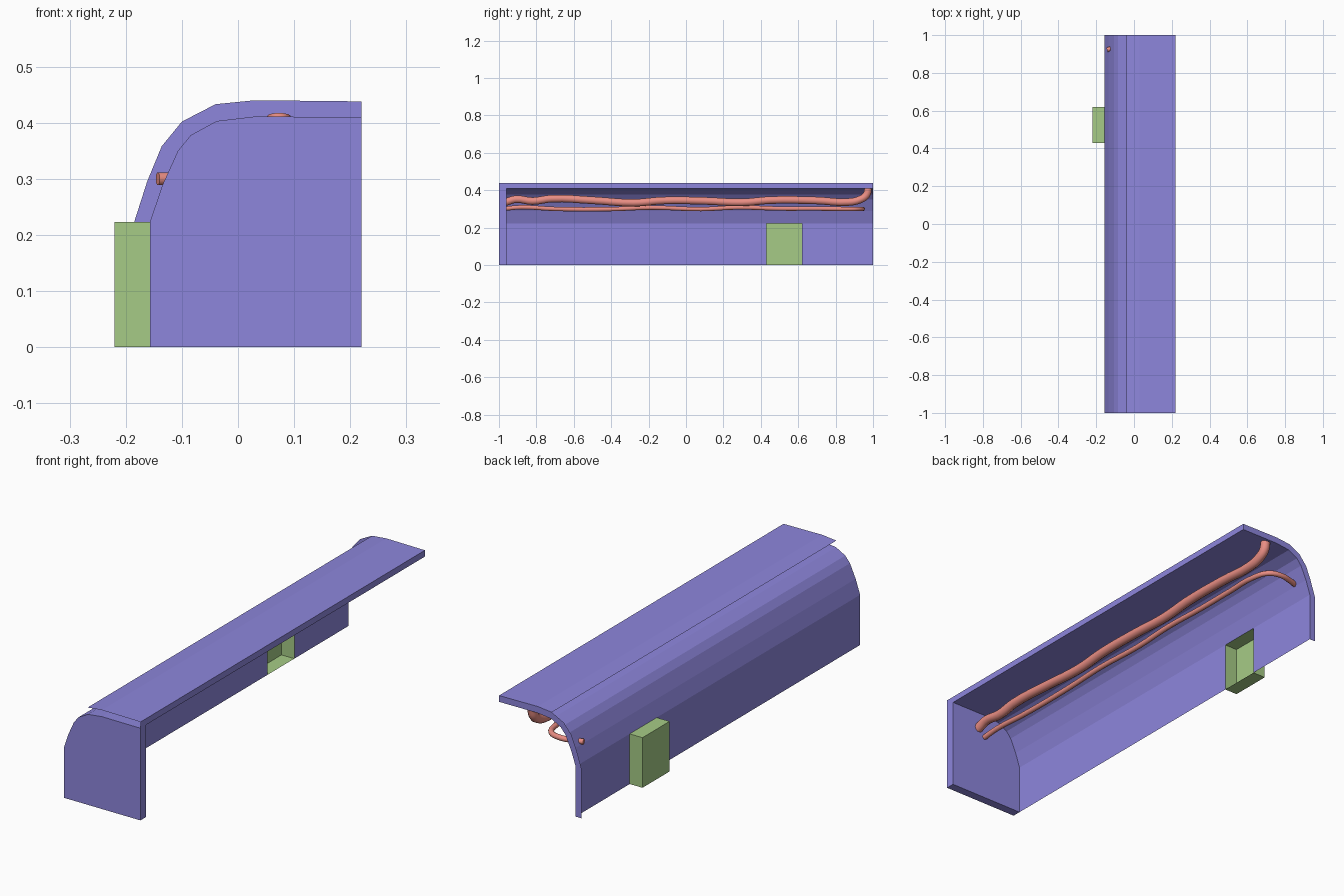
import bpy
import bmesh

if "Cube" in bpy.data.objects:
    bpy.data.objects.remove(bpy.data.objects["Cube"])


def material(name, rgb):
    m = bpy.data.materials.new(name)
    m.diffuse_color = (*rgb, 1)
    m.use_nodes = True
    m.node_tree.nodes["Principled BSDF"].inputs["Base Color"].default_value = m.diffuse_color
    return m


PURPLE = material("shell_purple", (0.27, 0.24, 0.72))
GREEN = material("box_green", (0.38, 0.60, 0.24))
RED = material("pipe_red", (0.82, 0.27, 0.23))


def mesh_object(name, bm, mat):
    bmesh.ops.remove_doubles(bm, verts=bm.verts, dist=1e-5)
    me = bpy.data.meshes.new(name)
    bm.to_mesh(me)
    bm.free()
    me.materials.append(mat)
    ob = bpy.data.objects.new(name, me)
    bpy.context.collection.objects.link(ob)
    return ob


def face(bm, pts):
    return bm.faces.new([bm.verts.new(p) for p in pts])


def strip(bm, a, b, y0, y1):
    """Quad spanning profile points a-b (x, z) from y0 to y1."""
    face(bm, [(a[0], y0, a[1]), (a[0], y1, a[1]), (b[0], y1, b[1]), (b[0], y0, b[1])])


# Matching inner and outer profiles (x, z)
INNER = [(-0.157, 0), (-0.157, 0.223), (-0.135, 0.288), (-0.107, 0.35),
         (-0.084, 0.378), (-0.038, 0.403), (0.03, 0.411), (0.22, 0.41)]
OUTER = [(-0.185, 0), (-0.185, 0.223), (-0.162, 0.295), (-0.136, 0.358),
         (-0.10, 0.402), (-0.04, 0.433), (0.03, 0.44), (0.22, 0.438)]
BOX_Y = (0.43, 0.62)

# Curved inner wall and ceiling, with an opening in the wall for the box
bm = bmesh.new()
for i, (a, b) in enumerate(zip(INNER, INNER[1:])):
    cuts = [-0.96, *BOX_Y, 1]
    for j, (y0, y1) in enumerate(zip(cuts, cuts[1:])):
        if not (i == 0 and j == 1):
            strip(bm, a, b, y0, y1)
mesh_object("curved_wall", bm, PURPLE)

# Solid end plate at the front
bm = bmesh.new()
plate = face(bm, [(x, -1, z) for x, z in INNER + [(0.22, 0)]])
ext = bmesh.ops.extrude_face_region(bm, geom=[plate], use_keep_orig=True)
verts = [g for g in ext["geom"] if isinstance(g, bmesh.types.BMVert)]
bmesh.ops.translate(bm, verts=verts, vec=(0, 0.04, 0))
bmesh.ops.recalc_face_normals(bm, faces=bm.faces)
mesh_object("end_plate", bm, PURPLE)

# Top sheet with its folded side edge
bm = bmesh.new()
for a, b in zip(OUTER[5:], OUTER[6:] + [INNER[-1]]):
    strip(bm, a, b, -1, 1)
mesh_object("top_sheet", bm, PURPLE)

# Flat rim at the open back end
bm = bmesh.new()
for i in range(len(INNER) - 1):
    quad = [INNER[i], OUTER[i], OUTER[i + 1], INNER[i + 1]]
    face(bm, [(x, 1, z) for x, z in quad])
mesh_object("back_rim", bm, PURPLE)

# Wall box, open towards the inside
bm = bmesh.new()
bmesh.ops.create_cube(bm, size=1)
for v in bm.verts:
    v.co.x = -0.157 if v.co.x > 0 else -0.22
    v.co.y = BOX_Y[1] if v.co.y > 0 else BOX_Y[0]
    v.co.z = 0.223 if v.co.z > 0 else 0
bm.normal_update()
bmesh.ops.delete(bm, geom=[f for f in bm.faces if f.normal.x > 0.9], context='FACES')
mesh_object("wall_box", bm, GREEN)


def pipe(name, pts, radius):
    cu = bpy.data.curves.new(name, 'CURVE')
    cu.dimensions = '3D'
    cu.bevel_depth = radius
    cu.bevel_resolution = 3
    cu.use_fill_caps = True
    cu.resolution_u = 4
    sp = cu.splines.new('BEZIER')
    sp.bezier_points.add(len(pts) - 1)
    for bp, p in zip(sp.bezier_points, pts):
        bp.co = p
        bp.handle_left_type = bp.handle_right_type = 'AUTO'
    cu.materials.append(RED)
    ob = bpy.data.objects.new(name, cu)
    bpy.context.collection.objects.link(ob)


# Thick pipe: slightly wavy, turning up into the ceiling
thick = [(-0.965, 0.336), (-0.91, 0.352), (-0.82, 0.342), (-0.72, 0.355), (-0.5, 0.346),
         (-0.28, 0.333), (-0.12, 0.345), (0.1, 0.343), (0.3, 0.335), (0.45, 0.347),
         (0.7, 0.345), (0.87, 0.337), (0.93, 0.35), (0.965, 0.375), (0.975, 0.412)]
pipe("thick_pipe", [(0.073, y, z) for y, z in thick], 0.021)

# Thin pipe: wavy, hooking sideways through the wall
thin = [(-0.965, 0.302), (-0.88, 0.309), (-0.7, 0.3), (-0.4, 0.299), (-0.18, 0.307),
        (0.08, 0.299), (0.28, 0.308), (0.5, 0.302), (0.7, 0.302), (0.86, 0.3)]
pipe("thin_pipe", [(0.04, y, z) for y, z in thin]
     + [(0.015, 0.925, 0.3), (-0.04, 0.945, 0.3), (-0.1, 0.935, 0.3), (-0.143, 0.922, 0.3)], 0.012)
